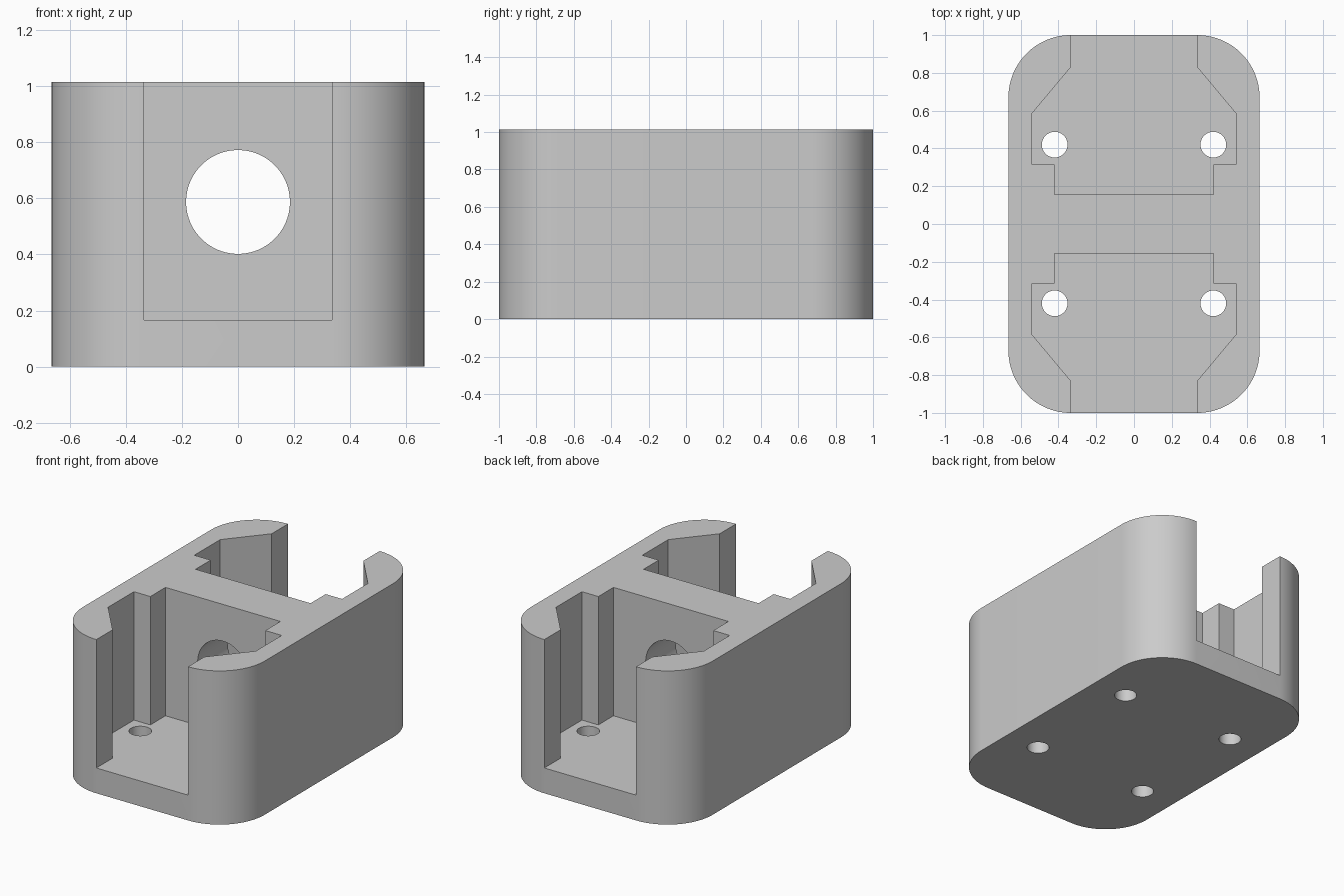
import bpy
import bmesh
from math import sin, cos, pi, radians

if "Cube" in bpy.data.objects:
    bpy.data.objects.remove(bpy.data.objects["Cube"], do_unlink=True)

HALF_X, HALF_Y, HEIGHT, CORNER = 0.665, 1.0, 1.015, 0.33
FLOOR, HOLE_Z = 0.167, 0.587

grey = bpy.data.materials.new("plain grey")
grey.use_nodes = True
colour = (0.6, 0.6, 0.6, 1)
grey.diffuse_color = colour
grey.node_tree.nodes["Principled BSDF"].inputs["Base Color"].default_value = colour


def prism(name, outline, bottom, top):
    """Extrude a flat outline upwards into a closed solid."""
    bm = bmesh.new()
    base = bm.faces.new([bm.verts.new((x, y, bottom)) for x, y in outline])
    grown = bmesh.ops.extrude_face_region(bm, geom=[base])["geom"]
    verts = [v for v in grown if isinstance(v, bmesh.types.BMVert)]
    bmesh.ops.translate(bm, verts=verts, vec=(0, 0, top - bottom))
    bmesh.ops.recalc_face_normals(bm, faces=bm.faces)
    mesh = bpy.data.meshes.new(name)
    bm.to_mesh(mesh)
    bm.free()
    mesh.materials.append(grey)
    obj = bpy.data.objects.new(name, mesh)
    bpy.context.collection.objects.link(obj)
    return obj


def circle(cx, cy, radius, steps=64):
    return [(cx + radius * cos(2 * pi * i / steps),
             cy + radius * sin(2 * pi * i / steps)) for i in range(steps)]


def rounded_rectangle(hx, hy, radius, steps=24):
    points = []
    for quarter, (sx, sy) in enumerate([(1, 1), (-1, 1), (-1, -1), (1, -1)]):
        for i in range(steps + 1):
            a = (quarter + i / steps) * pi / 2
            points.append((sx * (hx - radius) + radius * cos(a),
                           sy * (hy - radius) + radius * sin(a)))
    return points


# Solid block with rounded upright corners
body = prism("housing", rounded_rectangle(HALF_X, HALF_Y, CORNER), 0, HEIGHT)

# Stepped pockets, open at the top and at each end
half = [(0.335, 1.1), (0.335, 0.83), (0.54, 0.585),
        (0.54, 0.315), (0.42, 0.315), (0.42, 0.157)]
pocket = half + [(-x, y) for x, y in reversed(half)]
cutters = []
for side in (1, -1):
    cutters.append(prism("pocket_cutter", [(x, side * y) for x, y in pocket],
                         FLOOR, HEIGHT + 0.1))

# Screw holes through the floor, running up beside the pocket steps
for sx in (1, -1):
    for sy in (1, -1):
        cutters.append(prism("screw_hole_cutter",
                             circle(sx * 0.42, sy * 0.42, 0.068, 48), -0.1, FLOOR + 0.1))

# Round bore through the middle wall
bore = prism("bore_cutter", circle(0, 0, 0.185, 96), -0.3, 0.3)
bore.rotation_euler.x = radians(90)
bore.location.z = HOLE_Z
cutters.append(bore)

# Cut the openings, then discard the cutters
bpy.context.view_layer.objects.active = body
body.select_set(True)
for cutter in cutters:
    cutter.hide_render = True
    cut = body.modifiers.new("cut", "BOOLEAN")
    cut.operation = "DIFFERENCE"
    cut.solver = "EXACT"
    cut.object = cutter
    bpy.ops.object.modifier_apply(modifier=cut.name)
for cutter in cutters:
    bpy.data.objects.remove(cutter, do_unlink=True)

bpy.ops.object.shade_smooth_by_angle(angle=radians(30))
